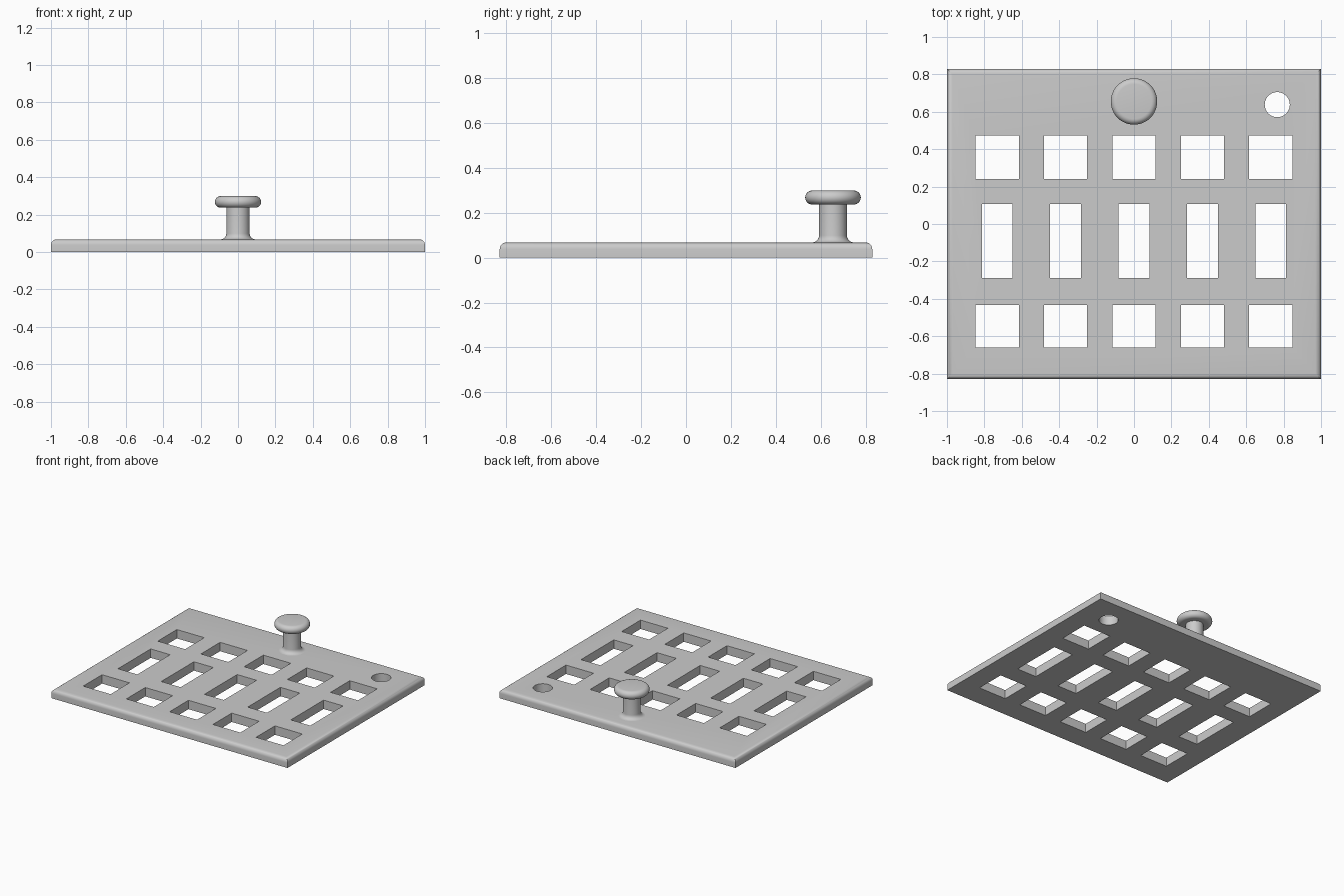
import bpy, bmesh, math
from mathutils import Matrix, Vector

if "Cube" in bpy.data.objects:
    bpy.data.objects.remove(bpy.data.objects["Cube"], do_unlink=True)

# The single grey material
grey = bpy.data.materials.new("plain grey")
grey.use_nodes = True
colour = (0.6, 0.6, 0.6, 1)
grey.diffuse_color = colour
grey.node_tree.nodes["Principled BSDF"].inputs["Base Color"].default_value = colour

WIDTH, DEPTH, THICK = 2.0, 1.66, 0.068


def add_box(bm, x, y, z, sx, sy, sz):
    matrix = Matrix.Translation((x, y, z)) @ Matrix.Diagonal((sx, sy, sz, 1))
    return bmesh.ops.create_cube(bm, size=1, matrix=matrix)


def finish(name, bm):
    bmesh.ops.recalc_face_normals(bm, faces=bm.faces[:])
    mesh = bpy.data.meshes.new(name)
    bm.to_mesh(mesh)
    bm.free()
    mesh.materials.append(grey)
    obj = bpy.data.objects.new(name, mesh)
    bpy.context.collection.objects.link(obj)
    return obj


def activate(obj):
    bpy.ops.object.select_all(action="DESELECT")
    obj.select_set(True)
    bpy.context.view_layer.objects.active = obj


def smooth(obj):
    activate(obj)
    bpy.ops.object.shade_smooth_by_angle(angle=math.radians(35))


def arc(cx, cz, r, start, end, steps):
    angles = [math.radians(start + (end - start) * i / steps) for i in range(steps + 1)]
    return [(cx + r * math.cos(a), cz + r * math.sin(a)) for a in angles]


# Plate with its upper rim rounded and mitred at the corners
bm = bmesh.new()
add_box(bm, 0, 0, THICK / 2, WIDTH, DEPTH, THICK)
rim = [e for e in bm.edges if all(v.co.z > THICK / 2 for v in e.verts)]
bmesh.ops.bevel(bm, geom=rim, offset=0.03, segments=6, profile=0.5, affect="EDGES")
plate = finish("plate", bm)

# Cutters: three rows of five windows and one round hole
bm = bmesh.new()
for row_y, w, h in ((0.356, 0.232, 0.232), (-0.091, 0.164, 0.396), (-0.547, 0.232, 0.228)):
    for col in range(-2, 3):
        add_box(bm, col * 0.366, row_y, THICK / 2, w, h, 0.3)
bmesh.ops.create_cone(bm, cap_ends=True, segments=48, radius1=0.067, radius2=0.067,
                      depth=0.3, matrix=Matrix.Translation((0.766, 0.638, THICK / 2)))
cutter = finish("hole_cutter", bm)
cutter.hide_render = True

cut = plate.modifiers.new("holes", "BOOLEAN")
cut.operation, cut.solver, cut.object = "DIFFERENCE", "EXACT", cutter
activate(plate)
bpy.ops.object.modifier_apply(modifier=cut.name)
bpy.data.objects.remove(cutter, do_unlink=True)
smooth(plate)

# Knob: flared foot, straight stem and a flat head with a round rim
profile = [(0, THICK - 0.01), (0.093, THICK - 0.01)]
profile += arc(0.093, THICK + 0.031, 0.031, 270, 180, 6)
profile += [(0.062, 0.237)]
profile += arc(0.093, 0.268, 0.031, -90, 90, 12)
profile += [(0, 0.299)]

bm = bmesh.new()
verts = [bm.verts.new((r, 0, z)) for r, z in profile]
edges = [bm.edges.new(pair) for pair in zip(verts, verts[1:])]
bmesh.ops.spin(bm, geom=verts + edges, cent=(0, 0, 0), axis=(0, 0, 1),
               angle=math.tau, steps=48, use_merge=True)
bmesh.ops.remove_doubles(bm, verts=bm.verts[:], dist=0.0001)
bmesh.ops.translate(bm, verts=bm.verts[:], vec=Vector((0, 0.655, 0)))
smooth(finish("knob", bm))
